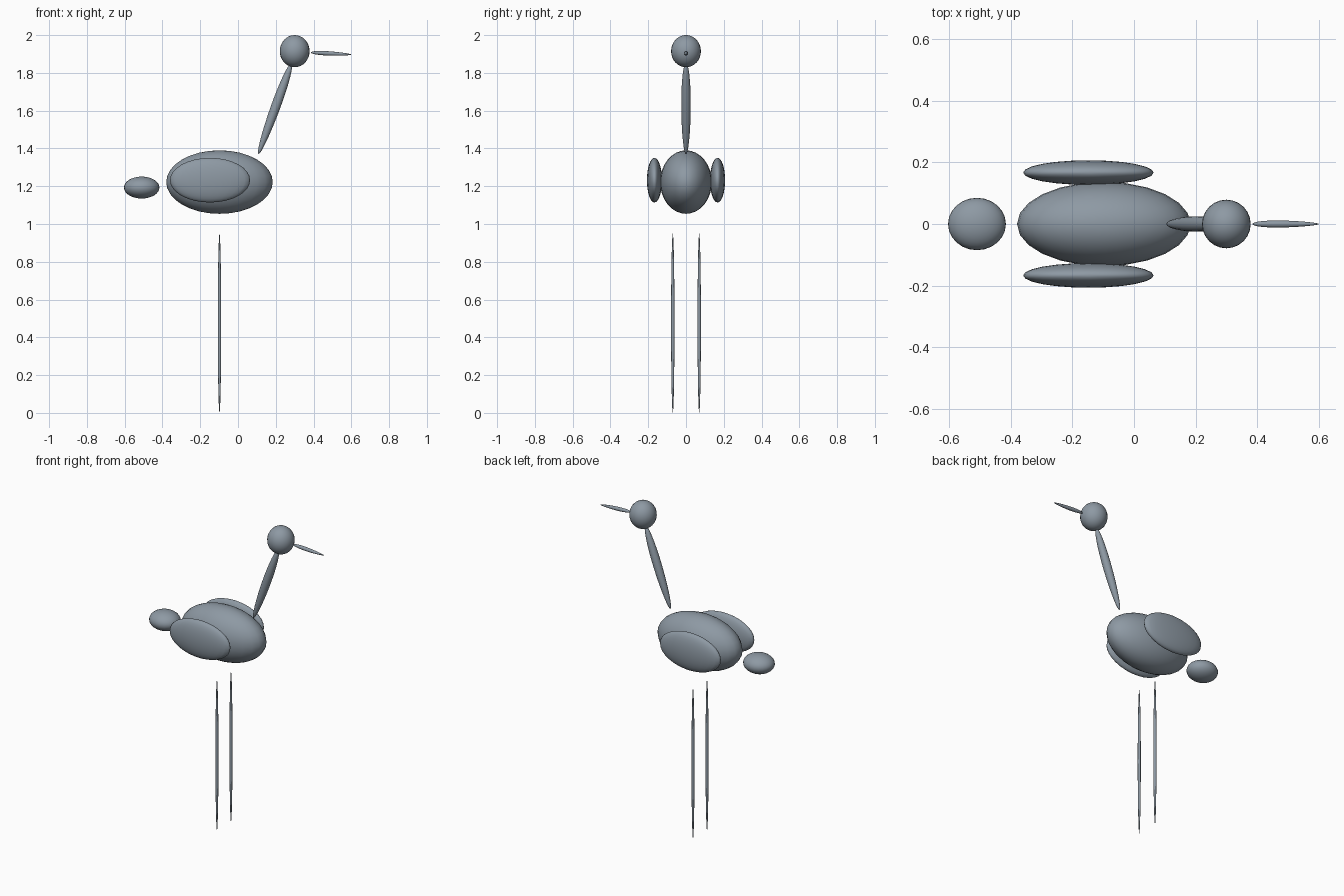
import bpy
from mathutils import Vector, Matrix

if "Cube" in bpy.data.objects:
    bpy.data.objects.remove(bpy.data.objects["Cube"])

grey = bpy.data.materials.new("slate grey")
grey.diffuse_color = (0.27, 0.32, 0.37, 1)
grey.use_nodes = True
grey.node_tree.nodes["Principled BSDF"].inputs["Base Color"].default_value = grey.diffuse_color


def finish(ob, name):
    ob.name = name
    ob.data.name = name
    ob.data.materials.append(grey)
    for p in ob.data.polygons:
        p.use_smooth = True
    return ob


def ellipsoid(name, centre, radii):
    bpy.ops.mesh.primitive_uv_sphere_add(segments=24, ring_count=16, radius=1)
    ob = bpy.context.object
    ob.data.transform(Matrix.Diagonal((*radii, 1)))
    ob.location = centre
    return finish(ob, name)


def spindle(name, start, end, radius, taper=0.0):
    """Long pointed ellipsoid between two points, slimmer towards the end."""
    a, b = Vector(start), Vector(end)
    bpy.ops.mesh.primitive_uv_sphere_add(segments=16, ring_count=16, radius=1)
    ob = bpy.context.object
    for v in ob.data.vertices:
        k = radius * (1 - taper * v.co.z)
        v.co = (v.co.x * k, v.co.y * k, v.co.z * (b - a).length / 2)
    ob.data.transform((b - a).to_track_quat('Z', 'Y').to_matrix().to_4x4())
    ob.location = (a + b) / 2
    return finish(ob, name)


# Body, head and tail
ellipsoid("body", (-0.098, 0, 1.222), (0.282, 0.137, 0.168))
ellipsoid("head", (0.30, 0, 1.915), (0.079, 0.079, 0.085))
ellipsoid("tail", (-0.51, 0, 1.193), (0.094, 0.085, 0.058))

# Neck and beak
spindle("neck", (0.108, 0, 1.37), (0.283, 0, 1.85), 0.025, -0.1)
spindle("beak", (0.385, 0, 1.908), (0.60, 0, 1.897), 0.011, 0.3)

# Wings and legs on both sides
for side, s in (("left", 1), ("right", -1)):
    ellipsoid(side + "_wing", (-0.148, s * 0.167, 1.232), (0.212, 0.04, 0.118))
    spindle(side + "_leg", (-0.098, s * 0.07, 0), (-0.098, s * 0.07, 0.95), 0.009)
